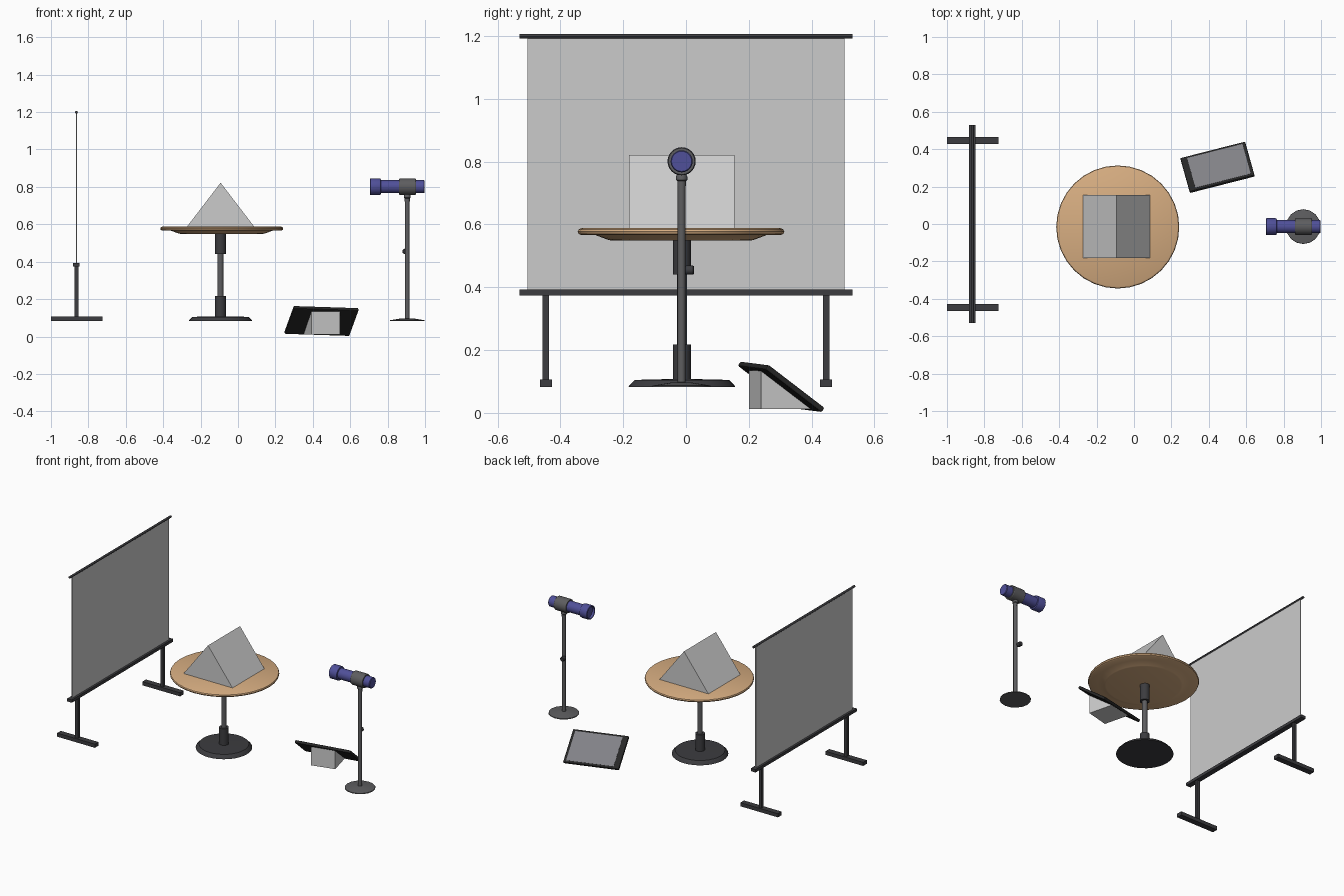
import bpy, bmesh, math
from mathutils import Matrix, Vector

if "Cube" in bpy.data.objects:
    bpy.data.objects.remove(bpy.data.objects["Cube"])


def material(name, rgb):
    m = bpy.data.materials.new(name)
    m.diffuse_color = (*rgb, 1)
    m.use_nodes = True
    m.node_tree.nodes["Principled BSDF"].inputs["Base Color"].default_value = m.diffuse_color
    return m


WOOD = material("wood", (0.68, 0.42, 0.22))
DARK = material("dark_metal", (0.045, 0.045, 0.05))
GREY = material("grey_metal", (0.11, 0.11, 0.115))
BLUE = material("blue_enamel", (0.08, 0.08, 0.32))
BLACK = material("black_plastic", (0.02, 0.02, 0.02))
GLASS = material("display_grey", (0.22, 0.22, 0.24))


def finish(bm, name, mat=None, matrix=Matrix(), smooth=False):
    bmesh.ops.recalc_face_normals(bm, faces=bm.faces)
    me = bpy.data.meshes.new(name)
    bm.to_mesh(me)
    bm.free()
    ob = bpy.data.objects.new(name, me)
    bpy.context.collection.objects.link(ob)
    ob.matrix_world = matrix
    if mat:
        me.materials.append(mat)
    if smooth:
        bpy.ops.object.select_all(action='DESELECT')
        ob.select_set(True)
        bpy.context.view_layer.objects.active = ob
        bpy.ops.object.shade_smooth_by_angle(angle=math.radians(30))
    return ob


def box(name, size, loc, mat=None, matrix=Matrix(), bevel=0):
    bm = bmesh.new()
    bmesh.ops.create_cube(bm, size=1)
    bmesh.ops.scale(bm, vec=size, verts=bm.verts)
    if bevel:
        bmesh.ops.bevel(bm, geom=bm.edges[:], offset=bevel, segments=2,
                        profile=0.5, affect='EDGES')
    return finish(bm, name, mat, matrix @ Matrix.Translation(loc))


def lathe(name, profile, loc, mat=None, sides=32, rot=Matrix()):
    """Spin (radius, height) points round z; zero radius closes the ends."""
    bm = bmesh.new()
    vs = [bm.verts.new((r, 0, z)) for r, z in profile]
    es = [bm.edges.new(p) for p in zip(vs, vs[1:])]
    bmesh.ops.spin(bm, geom=vs + es, cent=(0, 0, 0), axis=(0, 0, 1),
                   angle=math.tau, steps=sides, use_merge=True)
    bmesh.ops.remove_doubles(bm, verts=bm.verts, dist=1e-5)
    return finish(bm, name, mat, Matrix.Translation(loc) @ rot, True)


def rod(name, r, z0, z1, xy, mat, sides=24):
    return lathe(name, [(0, z0), (r, z0), (r, z1), (0, z1)], (*xy, 0), mat, sides)


def prism(name, tri, depth, matrix, mat=None):
    """Extrude an x-z triangle along y."""
    bm = bmesh.new()
    f = bm.faces.new([bm.verts.new((x, 0, z)) for x, z in tri])
    g = bmesh.ops.extrude_face_region(bm, geom=[f])["geom"]
    bmesh.ops.translate(bm, vec=(0, depth, 0),
                        verts=[v for v in g if isinstance(v, bmesh.types.BMVert)])
    return finish(bm, name, mat, matrix)


# Projection screen: sheet, rails, legs and feet
SX = -0.864
box("screen_sheet", (0.006, 1.01, 0.81), (SX, 0, 0.793))
box("screen_bottom_rail", (0.034, 1.06, 0.019), (SX, 0, 0.383), DARK)
lathe("screen_top_rail", [(0, -0.53), (0.0075, -0.53), (0.0075, 0.53), (0, 0.53)],
      (SX, 0, 1.199), DARK, 12, Matrix.Rotation(math.pi / 2, 4, 'X'))
for side, y in (("front", -0.446), ("back", 0.446)):
    box(side + "_screen_leg", (0.02, 0.021, 0.275), (SX, y, 0.24), DARK)
    box(side + "_screen_foot", (0.276, 0.038, 0.024), (-0.862, y, 0.095), DARK)

# Round table: top with stepped underside, column, sleeves and base
T = (-0.094, -0.013)
lathe("table_top", [(0, 0.549), (0.222, 0.549), (0.232, 0.551), (0.272, 0.566),
                    (0.318, 0.566), (0.326, 0.570), (0.329, 0.577),
                    (0.326, 0.584), (0.318, 0.588), (0, 0.588)],
      (-0.087, -0.016, 0), WOOD, 32)
rod("table_column", 0.016, 0.1, 0.55, T, GREY)
rod("upper_sleeve", 0.029, 0.441, 0.55, T, DARK)
rod("lower_sleeve", 0.029, 0.1, 0.217, T, DARK)
lathe("table_base", [(0, 0.082), (0.17, 0.082), (0.168, 0.087), (0.15, 0.105),
                     (0.03, 0.108), (0, 0.108)], (*T, 0), DARK, 32)

# Wedge block lying on the table
prism("prism_block", [(-0.18, 0), (0.18, 0), (0, 0.235)], 0.335,
      Matrix.Translation((-0.093, -0.181, 0.587)))

# Lamp stand: base, pole, clamp knob and neck
L = (0.905, -0.014)
lathe("lamp_base", [(0, 0.082), (0.093, 0.082), (0.092, 0.087), (0.03, 0.097),
                    (0, 0.098)], (*L, 0), GREY, 16)
rod("lamp_pole", 0.0125, 0.095, 0.735, L, GREY, 16)
lathe("clamp_knob", [(0, -0.005), (0.011, -0.005), (0.0145, 0.002),
                     (0.0145, 0.022), (0.011, 0.026), (0, 0.026)],
      (0.893, 0, 0.455), DARK, 16, Matrix.Rotation(-math.pi / 2, 4, 'X'))
lathe("lamp_neck", [(0, 0.722), (0.0135, 0.722), (0.0135, 0.738), (0.018, 0.742),
                    (0.018, 0.752), (0.012, 0.765), (0, 0.765)], (*L, 0), GREY, 16)

# Lamp barrel along x, with flared hood, recessed lens and clamp ring
along_x = Matrix.Rotation(math.pi / 2, 4, 'Y')
lathe("lamp_barrel", [(0, 0.722), (0.038, 0.722), (0.038, 0.707), (0.042, 0.705),
                      (0.045, 0.708), (0.045, 0.756), (0.043, 0.762),
                      (0.035, 0.764), (0.035, 0.994), (0.032, 0.998), (0, 0.998)],
      (0, -0.014, 0.801), BLUE, 24, along_x)
lathe("lamp_clamp_ring", [(0.034, 0.862), (0.042, 0.862), (0.0445, 0.866),
                          (0.0445, 0.947), (0.042, 0.951), (0.034, 0.951)],
      (0, -0.014, 0.801), GREY, 24, along_x)

# Tilted tablet on a small wedge stand
place = Matrix.Translation((0.4465, 0.303, 0)) @ Matrix.Rotation(math.radians(14.3), 4, 'Z')
tilt = (place @ Matrix.Translation((0, 0, 0.083))
        @ Matrix.Rotation(math.radians(1.8), 4, 'Y')
        @ Matrix.Rotation(math.radians(-36.5), 4, 'X'))
box("tablet_body", (0.358, 0.232, 0.018), (0, 0, 0), BLACK, tilt, 0.005)
box("tablet_display", (0.305, 0.205, 0.002), (0.009, 0, 0.009), GLASS, tilt)
prism("tablet_stand", [(-0.086, 0.012), (0.086, 0.012), (-0.086, 0.135)], 0.157,
      place @ Matrix.Translation((0.08, 0, 0)) @ Matrix.Rotation(math.pi / 2, 4, 'Z'))
